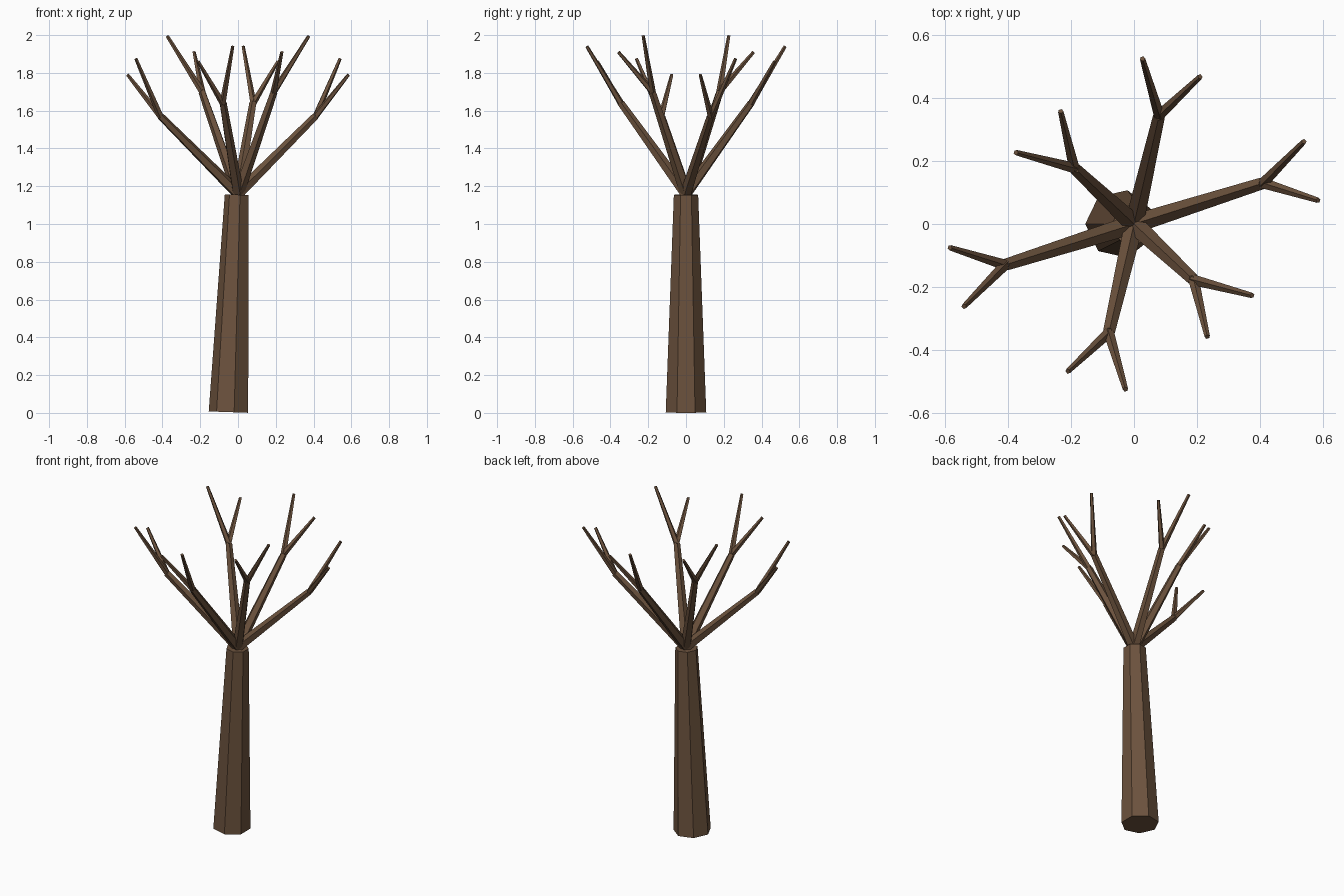
import bpy
import bmesh
import math
from mathutils import Vector

if "Cube" in bpy.data.objects:
    bpy.data.objects.remove(bpy.data.objects["Cube"])

bark = bpy.data.materials.new("bark")
bark.diffuse_color = (0.15, 0.085, 0.047, 1)
bark.use_nodes = True
bark.node_tree.nodes["Principled BSDF"].inputs["Base Color"].default_value = bark.diffuse_color


def limb(bm, start, end, r0, r1, sides, ref):
    """Tapered flat-sided limb with one edge turned towards ref."""
    start, end = Vector(start), Vector(end)
    axis = (end - start).normalized()
    u = (ref - axis * ref.dot(axis)).normalized()
    v = axis.cross(u)
    rings = []
    for centre, r in ((start, r0), (end, r1)):
        angles = [2 * math.pi * i / sides for i in range(sides)]
        rings.append([bm.verts.new(centre + r * (u * math.cos(a) + v * math.sin(a)))
                      for a in angles])
    low, high = rings
    for i in range(sides):
        j = (i + 1) % sides
        bm.faces.new((low[i], low[j], high[j], high[i]))
    bm.faces.new(low[::-1])
    bm.faces.new(high)


def finish(bm, name):
    mesh = bpy.data.meshes.new(name)
    bm.to_mesh(mesh)
    bm.free()
    mesh.materials.append(bark)
    obj = bpy.data.objects.new(name, mesh)
    bpy.context.collection.objects.link(obj)


# Leaning seven-sided trunk
bm = bmesh.new()
limb(bm, (-0.045, 0, 0.004), (-0.004, 0, 1.155), 0.11, 0.066, 7, Vector((-1, 0, 0)))
finish(bm, "trunk")

# Forked branches: fork point and two twig tips, repeated by a half turn
crown = (0, 0, 1.16)
up = Vector((0, 0, 1))
branches = [
    ((0.41, 0.13, 1.57), (0.54, 0.262, 1.875), (0.585, 0.075, 1.79)),
    ((0.08, 0.345, 1.64), (0.027, 0.525, 1.94), (0.21, 0.468, 1.86)),
    ((-0.19, 0.178, 1.70), (-0.233, 0.358, 1.91), (-0.375, 0.227, 1.995)),
]
for n, points in enumerate(branches):
    for side, s in (("a", 1), ("b", -1)):
        fork, tip1, tip2 = [(x * s, y * s, z) for x, y, z in points]
        bm = bmesh.new()
        limb(bm, crown, fork, 0.032, 0.02, 5, up)
        for tip in (tip1, tip2):
            limb(bm, fork, tip, 0.018, 0.009, 5, up)
        finish(bm, f"branch_{n + 1}{side}")
